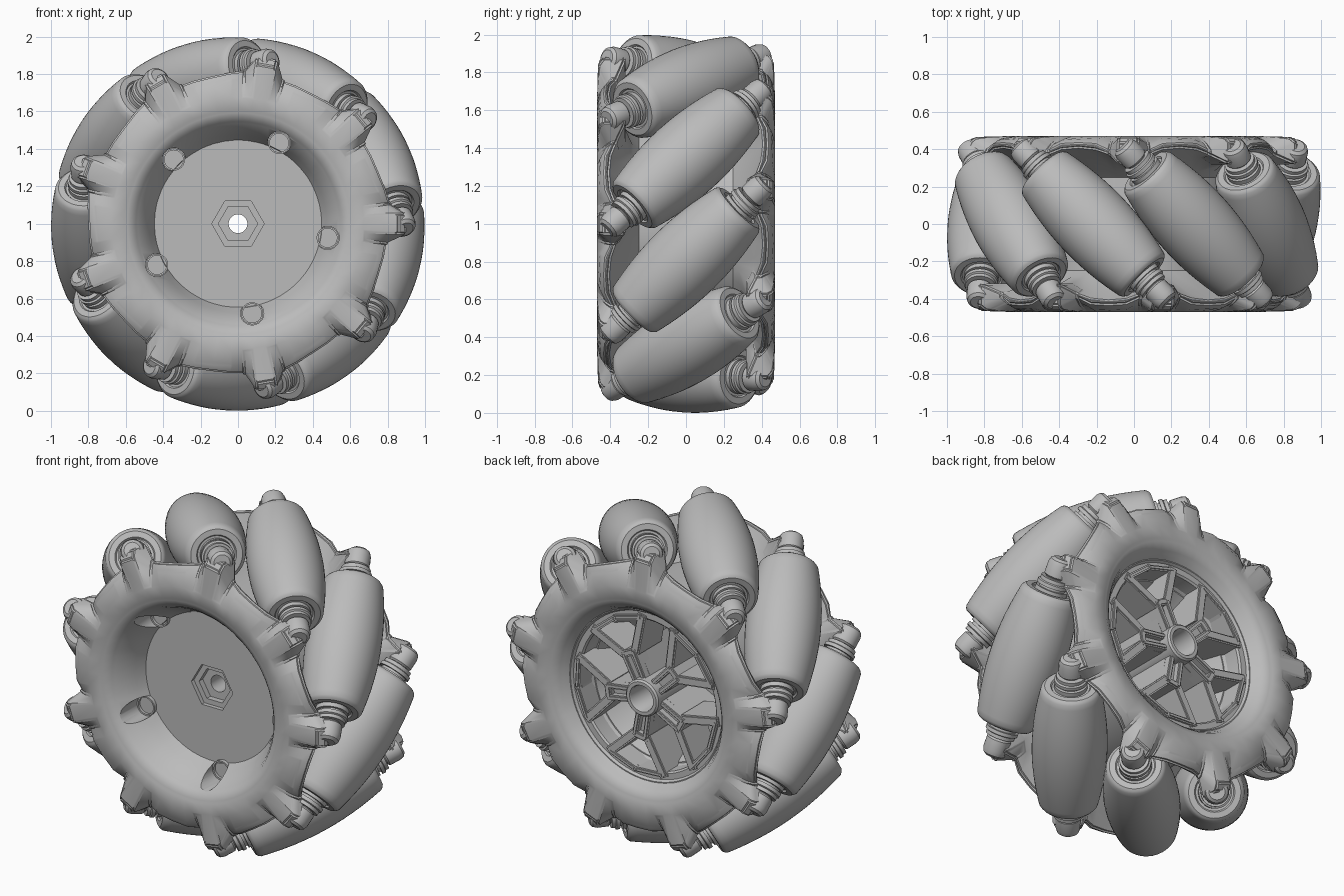
import bpy, bmesh, math
from mathutils import Matrix, Vector

if "Cube" in bpy.data.objects:
    bpy.data.objects.remove(bpy.data.objects["Cube"])

# One plain grey for the whole wheel
GREY = (0.5, 0.5, 0.5, 1.0)
grey = bpy.data.materials.new("plain grey")
grey.use_nodes = True
grey.diffuse_color = GREY
for node in grey.node_tree.nodes:
    if node.type == 'BSDF_PRINCIPLED':
        node.inputs["Base Color"].default_value = GREY

COUNT = 9               # rollers, and tabs on each flange
AXIS_R = 0.79           # distance from wheel axis to roller centre
CENTRE = Vector((0, 0, 1))


def polar(r, deg, y=0.0):
    a = math.radians(deg)
    return Vector((r * math.cos(a), y, r * math.sin(a)))


def shade(mesh, angle=32):
    for p in mesh.polygons:
        p.use_smooth = True
    mesh.set_sharp_from_angle(angle=math.radians(angle))


def finish(bm, name):
    bmesh.ops.remove_doubles(bm, verts=bm.verts[:], dist=1e-5)
    bmesh.ops.recalc_face_normals(bm, faces=bm.faces[:])
    mesh = bpy.data.meshes.new(name)
    bm.to_mesh(mesh)
    bm.free()
    mesh.materials.append(grey)
    shade(mesh)
    return mesh


def place(mesh, name, matrix=None):
    obj = bpy.data.objects.new(name, mesh)
    bpy.context.scene.collection.objects.link(obj)
    obj.matrix_world = matrix if matrix else Matrix.Translation(CENTRE)
    return obj


def turned(deg):
    return Matrix.Translation(CENTRE) @ Matrix.Rotation(-math.radians(deg), 4, 'Y')


def skin(columns, closed):
    """Bridge neighbouring sections all the way round."""
    bm = bmesh.new()
    cols = [[bm.verts.new(p) for p in c] for c in columns]
    n = len(cols[0])
    for i, a in enumerate(cols):
        b = cols[(i + 1) % len(cols)]
        for j in range(n if closed else n - 1):
            k = (j + 1) % n
            bm.faces.new((a[j], a[k], b[k], b[j]))
    return bm


def lathe(profile, name, sides=48, closed=False):
    """Turn (radius, y) points around the y axis."""
    cols = [[polar(r, 360 * i / sides, y) for r, y in profile] for i in range(sides)]
    return finish(skin(cols, closed), name)


def prism(bm, outline, y0, y1, inset=0.008):
    """Extrude an (x, z) outline along y with a chamfered outer face."""
    vs = [bm.verts.new((x, y0, z)) for x, z in outline]
    face = bm.faces.new(vs)
    out = bmesh.ops.extrude_face_region(bm, geom=[face])["geom"]
    bmesh.ops.translate(bm, vec=(0, y1 - y0, 0),
                        verts=[v for v in out if isinstance(v, bmesh.types.BMVert)])
    top = [f for f in out if isinstance(f, bmesh.types.BMFace)][0]
    edges = list(top.edges)
    if inset:
        bmesh.ops.bevel(bm, geom=edges, offset=inset, segments=2, affect='EDGES')


def bar(bm, p, q, width, y0, y1):
    p, q = Vector(p), Vector(q)
    side = (q - p).normalized().orthogonal() * width / 2
    prism(bm, [p + side, q + side, q - side, p - side], y0, y1)


def cut(obj, cutter):
    cutter.hide_render = True
    mod = obj.modifiers.new("cut", 'BOOLEAN')
    mod.operation, mod.solver, mod.object = 'DIFFERENCE', 'EXACT', cutter
    bpy.context.view_layer.objects.active = obj
    bpy.ops.object.modifier_apply(modifier=mod.name)
    bpy.data.objects.remove(cutter)
    shade(obj.data)


def cylinder(name, radius, y0, y1, sides=32):
    return lathe([(0, y0), (radius, y0), (radius, y1), (0, y1)], name, sides)


# Rollers: barrel that follows the wheel's rim, with washers and a pin at each end
half = [(1 - math.sqrt(AXIS_R ** 2 + s * s / 2), s)
        for s in (0, 0.06, 0.12, 0.18, 0.24, 0.3, 0.35, 0.38)]
half += [(0.156, 0.392), (0.145, 0.40), (0.112, 0.40), (0.105, 0.39), (0.092, 0.39),
         (0.092, 0.415), (0.075, 0.415), (0.075, 0.43), (0.092, 0.43), (0.092, 0.45),
         (0.082, 0.455), (0.082, 0.475), (0.055, 0.475), (0.055, 0.54), (0, 0.54)]
roller = lathe([(r, -s) for r, s in reversed(half[1:])] + half, "roller")
boss = lathe([(0, 0.48), (0.06, 0.48), (0.07, 0.49), (0.07, 0.555),
              (0.062, 0.58), (0.045, 0.593), (0, 0.593)], "tab_boss", 24)
for k in range(COUNT):
    phi = 26 + 360 * k / COUNT
    axis = -polar(1, phi + 90) + Vector((0, -1, 0))
    spot = Matrix.Translation(CENTRE + polar(AXIS_R, phi))
    for d, end in ((axis, "front"), (-axis, "back")):
        m = spot @ d.to_track_quat('Y', 'Z').to_matrix().to_4x4()
        place(boss, f"{end}_tab_boss_{k + 1}", m)
        if end == "front":
            place(roller, f"roller_{k + 1}", m)

# Flanges: offset from tab, outer radius, outer face y, inner face y
TAB = [(-20, 0.80, -0.46, -0.41), (-13, 0.80, -0.455, -0.40), (-7.5, 0.80, -0.42, -0.37),
       (-3.5, 0.90, -0.465, -0.32), (3.5, 0.90, -0.465, -0.32),
       (7.5, 0.82, -0.42, -0.37), (13, 0.81, -0.455, -0.40)]


def flange(name, side, offset):
    cols = []
    for k in range(COUNT):
        for d, r, yo, yi in TAB:
            a = offset + side * (k * 360 / COUNT + d)
            section = [(0.44, -0.235), (0.475, -0.31), (0.54, -0.43), (0.60, -0.468),
                       (0.68, -0.47), (r - 0.04, yo), (r, yo + 0.03), (r, yi),
                       (0.72, max(yi, -0.36)), (0.60, -0.28), (0.50, -0.2)]
            cols.append([polar(pr, a, side * y) for pr, y in section])
    bm = skin(cols, True)
    bmesh.ops.recalc_face_normals(bm, faces=bm.faces[:])
    sharp = [e for e in bm.edges if e.calc_face_angle(0) > math.radians(28)]
    bmesh.ops.bevel(bm, geom=sharp, offset=0.012, segments=2, affect='EDGES',
                    clamp_overlap=True)
    return place(finish(bm, name), name)


front_flange = flange("front_flange", 1, 0)
flange("back_flange", -1, 12)

# Central drum: flat front, hollow back with a hub tube, bore right through
drum = place(lathe([(0.05, -0.25), (0.56, -0.25), (0.56, 0.25), (0.44, 0.25), (0.36, 0.06),
                    (0.11, 0.06), (0.11, 0.42), (0.10, 0.43), (0.08, 0.43), (0.075, 0.42),
                    (0.075, 0.1), (0.05, 0.1)], "drum", 64, True), "drum")
for radius, depth in ((0.14, 0.025), (0.105, 0.06)):
    cut(drum, place(cylinder("hex_cutter", radius, -0.4, depth - 0.25, 6), "hex_cutter"))

# Screws in round pockets in the front bowl
pocket = cylinder("pocket_cutter", 0.062, -0.7, -0.256)
collar = lathe([(0.059, -0.25), (0.059, -0.272), (0.05, -0.272), (0.05, -0.25)],
               "screw_collar", 32)
bm = bmesh.new()
for deg in (0, 90):
    tip = polar(0.03, deg + 45)
    bar(bm, (tip.x, tip.z), (-tip.x, -tip.z), 0.014, -0.28, -0.312)
cross = finish(bm, "screw_cross_cutter")
head = lathe([(0, -0.25), (0.044, -0.25), (0.044, -0.285), (0.036, -0.298),
              (0.02, -0.303), (0, -0.304)], "screw_head", 32)
for k in range(5):
    spot = turned(63 + 72 * k) @ Matrix.Translation((0.485, 0, 0))
    cut(front_flange, place(pocket, "pocket_cutter", spot))
    place(collar, f"screw_collar_{k + 1}", spot)
    screw = place(head.copy(), f"screw_{k + 1}", spot)
    cut(screw, place(cross, "screw_cross_cutter", spot))

# Back wheel face: rim ring and five forked, slotted spokes
place(lathe([(0.455, 0.22), (0.455, 0.36), (0.465, 0.37), (0.50, 0.37), (0.51, 0.385),
             (0.53, 0.385), (0.53, 0.22)], "back_rim", 64, True), "back_rim")
bm = bmesh.new()
bar(bm, (0.09, 0), (0.28, 0), 0.10, 0.05, 0.355)
for s in (-1, 1):
    tip = polar(0.485, 23 * s)
    bar(bm, (0.09, 0.032 * s), (0.27, 0.036 * s), 0.032, 0.3, 0.395)
    bar(bm, (0.25, 0.036 * s), (tip.x, tip.z), 0.055, 0.16, 0.385)
    outer = polar(0.47, 23 * s)
    bar(bm, (0.472, 0), (outer.x, outer.z), 0.03, 0.25, 0.39)
bar(bm, (0.26, -0.04), (0.26, 0.04), 0.04, 0.2, 0.392)
spoke = finish(bm, "spoke")
for k in range(5):
    place(spoke, f"spoke_{k + 1}", turned(63 + 72 * k))
